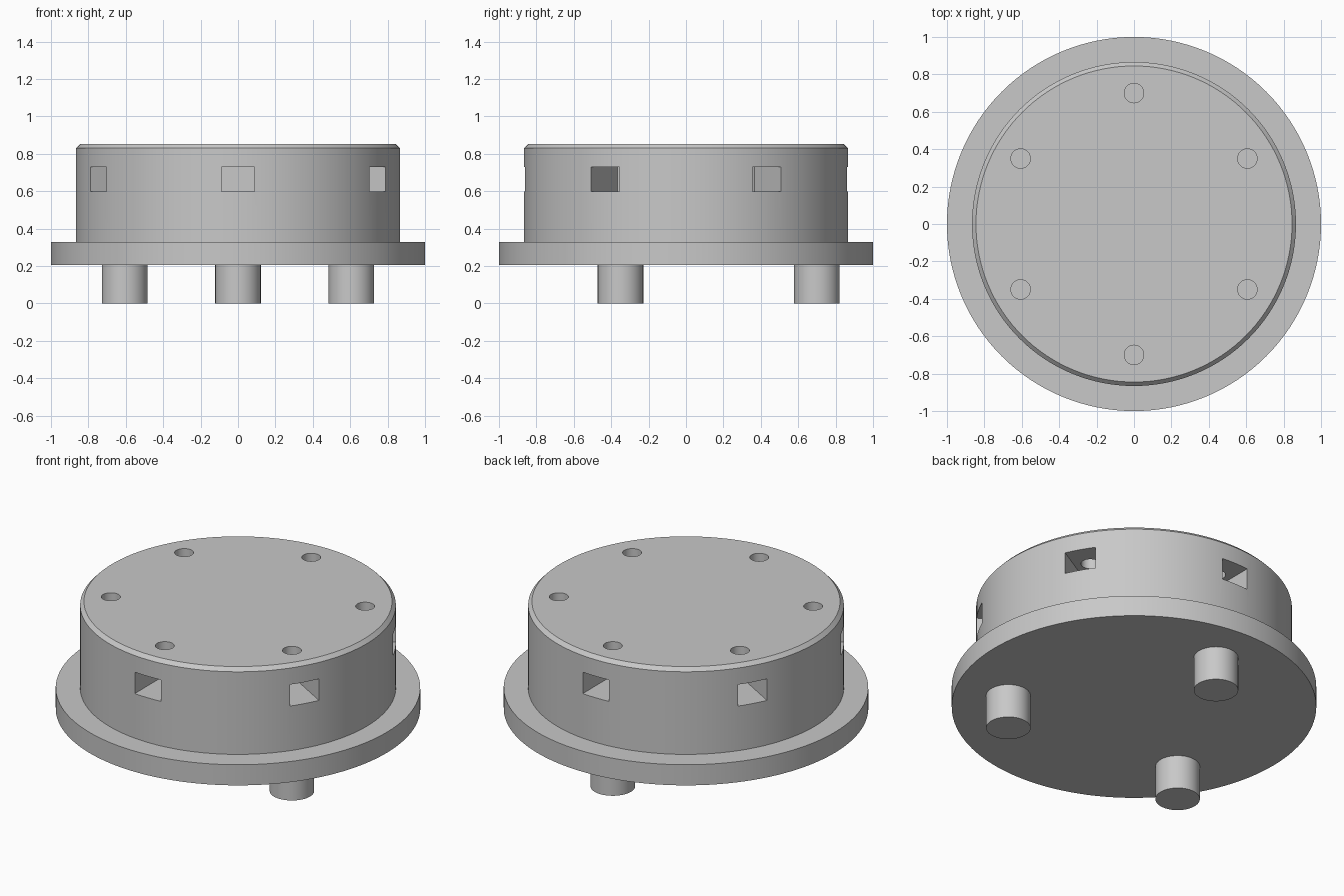
import bpy
import bmesh
import math
from mathutils import Matrix, Vector

# Remove the default object
if "Cube" in bpy.data.objects:
    bpy.data.objects.remove(bpy.data.objects["Cube"], do_unlink=True)

# Single plain material
GREY = (0.58, 0.58, 0.58, 1.0)
grey = bpy.data.materials.new("plain grey")
grey.use_nodes = True
grey.diffuse_color = GREY
grey.node_tree.nodes["Principled BSDF"].inputs["Base Color"].default_value = GREY

BOLT_RADIUS = 0.7      # ring on which holes and pegs sit


def finish(bm, name):
    """Turn a bmesh into a named object."""
    bmesh.ops.recalc_face_normals(bm, faces=bm.faces)
    mesh = bpy.data.meshes.new(name)
    bm.to_mesh(mesh)
    bm.free()
    mesh.materials.append(grey)
    obj = bpy.data.objects.new(name, mesh)
    bpy.context.collection.objects.link(obj)
    return obj


def lathe(name, profile, segments):
    """Stack rings of (radius, height) into a capped solid of revolution."""
    bm = bmesh.new()
    rings = []
    for r, z in profile:
        angles = [math.tau * i / segments for i in range(segments)]
        rings.append([bm.verts.new((r * math.cos(a), r * math.sin(a), z)) for a in angles])
    for low, high in zip(rings, rings[1:]):
        for i in range(segments):
            j = (i + 1) % segments
            bm.faces.new((low[i], low[j], high[j], high[i]))
    bm.faces.new(rings[0])
    bm.faces.new(rings[-1])
    return finish(bm, name)


def polar(angle, radius, z):
    """Matrix that places a part on a ring, its x axis pointing outward."""
    return Matrix.Rotation(angle, 4, "Z") @ Matrix.Translation((radius, 0, z))


def shade(obj):
    bpy.ops.object.select_all(action="DESELECT")
    obj.select_set(True)
    bpy.context.view_layer.objects.active = obj
    bpy.ops.object.shade_smooth_by_angle(angle=math.radians(30))


# Flange and drum with a chamfered top edge
body = lathe("flanged_drum", [(1, 0.205), (1, 0.33), (0.866, 0.33),
                              (0.866, 0.83), (0.845, 0.852)], 128)

# Radial side pockets and the vertical bolt holes that open into them
pockets, holes = bmesh.new(), bmesh.new()
for k in range(6):
    angle = math.radians(30 + 60 * k)
    size = Matrix.Diagonal(Vector((0.42, 0.176, 0.13, 1)))
    bmesh.ops.create_cube(pockets, size=1, matrix=polar(angle, 0.79, 0.665) @ size)
    bmesh.ops.create_cone(holes, cap_ends=True, segments=40, radius1=0.052,
                          radius2=0.052, depth=0.3,
                          matrix=polar(angle, BOLT_RADIUS, 0.81))
cutters = [finish(pockets, "pocket_cutter"), finish(holes, "hole_cutter")]
for cutter in cutters:
    cutter.hide_render = True
    cut = body.modifiers.new(cutter.name, "BOOLEAN")
    cut.operation = "DIFFERENCE"
    cut.solver = "EXACT"
    cut.object = cutter

# Bake the cuts and discard the cutters
bpy.context.view_layer.update()
baked = body.evaluated_get(bpy.context.evaluated_depsgraph_get())
mesh = bpy.data.meshes.new_from_object(baked)
body.modifiers.clear()
body.data = mesh
for cutter in cutters:
    bpy.data.objects.remove(cutter, do_unlink=True)
shade(body)

# Three pegs underneath: one at the back, two toward the front
for name, degrees in (("back_peg", 90), ("front_right_peg", 210), ("front_left_peg", 330)):
    peg = lathe(name, [(0.122, 0), (0.122, 0.205)], 64)
    peg.matrix_world = polar(math.radians(degrees), BOLT_RADIUS, 0)
    shade(peg)
